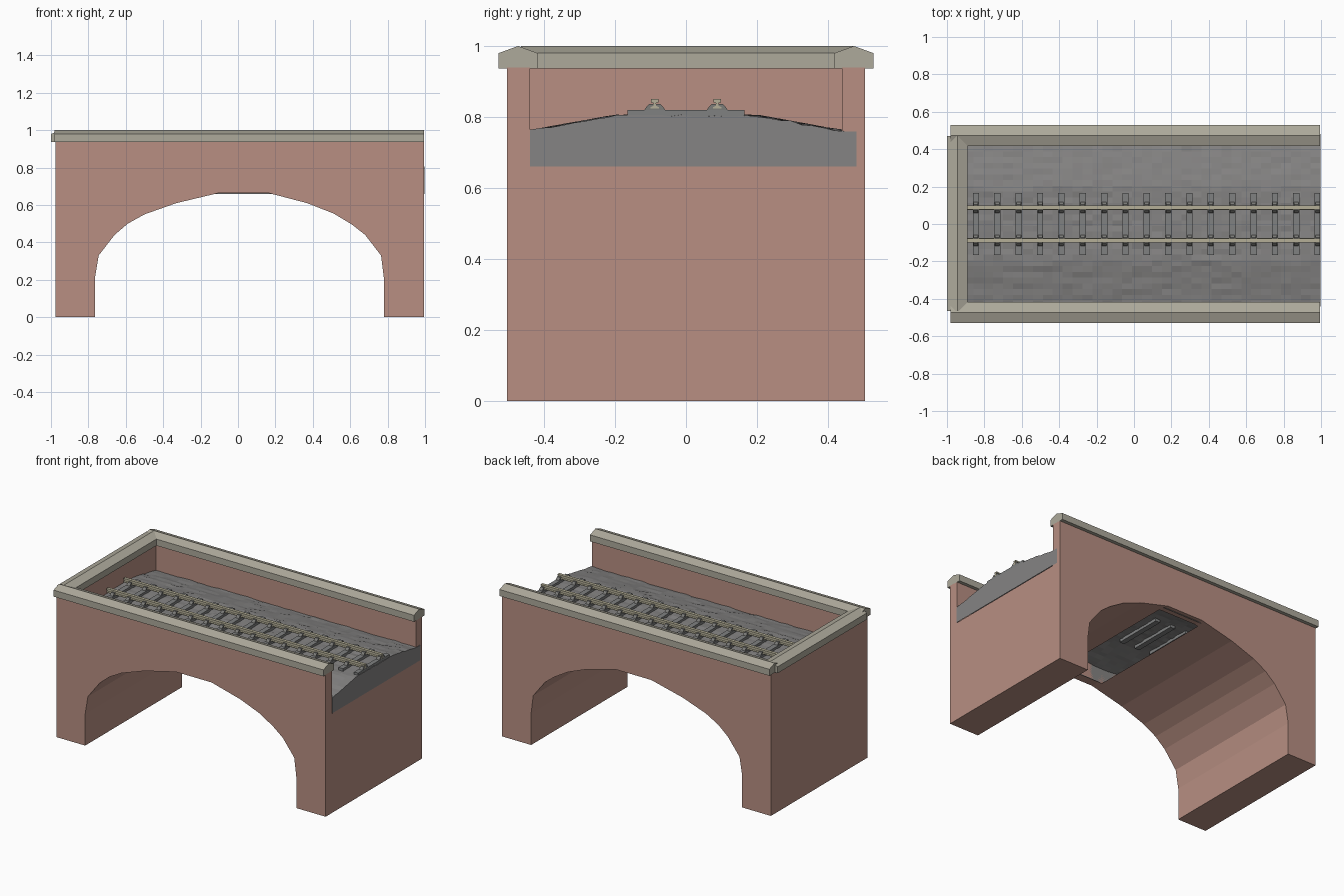
import bpy, bmesh, random
from mathutils import Vector

if "Cube" in bpy.data.objects:
    bpy.data.objects.remove(bpy.data.objects["Cube"])

random.seed(4)


def material(name, rgb):
    m = bpy.data.materials.new(name)
    m.diffuse_color = (*rgb, 1)
    m.use_nodes = True
    m.node_tree.nodes["Principled BSDF"].inputs["Base Color"].default_value = m.diffuse_color
    return m


BRICK = material("brick pink", (0.48, 0.275, 0.225))
STONE = material("coping stone", (0.42, 0.40, 0.33))
GRAVEL = material("gravel grey", (0.235, 0.23, 0.228))
TIMBER = material("sleeper grey", (0.215, 0.22, 0.22))
CHAIR = material("chair grey", (0.20, 0.20, 0.19))
RAIL = material("rail beige", (0.46, 0.43, 0.31))


def finish(name, bm, mat):
    bmesh.ops.recalc_face_normals(bm, faces=bm.faces[:])
    me = bpy.data.meshes.new(name)
    bm.to_mesh(me)
    bm.free()
    me.materials.append(mat)
    ob = bpy.data.objects.new(name, me)
    bpy.context.collection.objects.link(ob)
    return ob


def extrude(bm, pts, axis, a, b):
    """Prism from a (horizontal, z) profile, swept along x or y from a to b."""
    place = (lambda u, z: (a, u, z)) if axis == 'x' else (lambda u, z: (u, a, z))
    face = bm.faces.new([bm.verts.new(place(u, z)) for u, z in pts])
    out = bmesh.ops.extrude_face_region(bm, geom=[face])["geom"]
    move = Vector((b - a, 0, 0)) if axis == 'x' else Vector((0, b - a, 0))
    bmesh.ops.translate(bm, vec=move, verts=[v for v in out if isinstance(v, bmesh.types.BMVert)])


def rect(u0, u1, z0, z1):
    return [(u0, z0), (u1, z0), (u1, z1), (u0, z1)]


# Bridge body: arched profile, hollowed by a tray that is open at the right end
arch = [(-0.765, 0), (-0.765, 0.21), (-0.745, 0.33), (-0.66, 0.44), (-0.59, 0.5),
        (-0.5, 0.55), (-0.33, 0.61), (-0.1, 0.665), (0.16, 0.665), (0.37, 0.61),
        (0.51, 0.555), (0.61, 0.495), (0.68, 0.44), (0.765, 0.33), (0.78, 0.21), (0.78, 0)]
bm = bmesh.new()
extrude(bm, [(-0.975, 0)] + arch + [(0.995, 0), (0.995, 0.94), (-0.975, 0.94)], 'y', -0.505, 0.505)
body = finish("bridge_body", bm, BRICK)
bm = bmesh.new()
extrude(bm, rect(-0.91, 1.2, 0.66, 1.2), 'y', -0.44, 0.44)
cutter = finish("tray_cutter", bm, BRICK)
cutter.hide_render = True
mod = body.modifiers.new("tray", 'BOOLEAN')
mod.operation, mod.solver, mod.object = 'DIFFERENCE', 'EXACT', cutter
bpy.context.view_layer.objects.active = body
bpy.ops.object.modifier_apply(modifier=mod.name)
bpy.data.objects.remove(cutter)


# Coping stones with a ridged top
def coping(name, centre, axis, a, b):
    bm = bmesh.new()
    w = 0.055
    extrude(bm, [(centre - w, 0.937), (centre + w, 0.937), (centre + w, 0.98),
                 (centre, 1.0), (centre - w, 0.98)], axis, a, b)
    finish(name, bm, STONE)


coping("front_coping", -0.473, 'x', -0.98, 0.995)
coping("back_coping", 0.473, 'x', -0.98, 0.995)
coping("end_coping", -0.945, 'y', -0.465, 0.47)


# Ballast: bumpy open-bottomed shell, with skirts at the sides and right end
def ballast_height(y):
    t = min(max((abs(y) - 0.2) / 0.24, 0), 1)
    return 0.804 - 0.043 * t


NX, NY = 36, 30
X0, X1, Y0, Y1 = -0.912, 0.998, -0.44, 0.48
bm = bmesh.new()
grid = []
for i in range(NX + 1):
    row = []
    for j in range(NY + 1):
        x, y = X0 + (X1 - X0) * i / NX, Y0 + (Y1 - Y0) * j / NY
        row.append(bm.verts.new((x, y, ballast_height(y) + random.uniform(-0.004, 0.003))))
    grid.append(row)
for i in range(NX):
    for j in range(NY):
        bm.faces.new((grid[i][j], grid[i + 1][j], grid[i + 1][j + 1], grid[i][j + 1]))
rim = [r[0] for r in grid] + grid[-1][1:] + [r[-1] for r in grid[-2::-1]]
low = [bm.verts.new((v.co.x, v.co.y, 0.66)) for v in rim]
for k in range(len(rim) - 1):
    bm.faces.new((rim[k], low[k], low[k + 1], rim[k + 1]))
finish("ballast", bm, GRAVEL)

# Sleepers, with a stepped chair under each rail
sleepers, chairs = bmesh.new(), bmesh.new()
for k in range(17):
    x = -0.845 + 0.1142 * k
    extrude(sleepers, rect(-0.165, 0.165, 0.785, 0.82), 'x', x - 0.017, min(x + 0.017, 0.995))
    for y in (-0.088, 0.088):
        steps = [(-0.029, 0.82), (0.029, 0.82), (0.024, 0.828), (0.016, 0.836),
                 (-0.016, 0.836), (-0.024, 0.828)]
        extrude(chairs, [(y + u, z) for u, z in steps], 'x', x - 0.012, min(x + 0.012, 0.996))
finish("sleepers", sleepers, TIMBER)
finish("rail_chairs", chairs, CHAIR)

# Rails with an I-shaped section
half = [(0.012, 0.824), (0.012, 0.828), (0.004, 0.831), (0.004, 0.839), (0.010, 0.841), (0.010, 0.85)]
section = half + [(-u, z) for u, z in reversed(half)]
for name, y in (("front_rail", -0.088), ("back_rail", 0.088)):
    bm = bmesh.new()
    extrude(bm, [(y + u, z) for u, z in section], 'x', -0.893, 0.995)
    finish(name, bm, RAIL)
